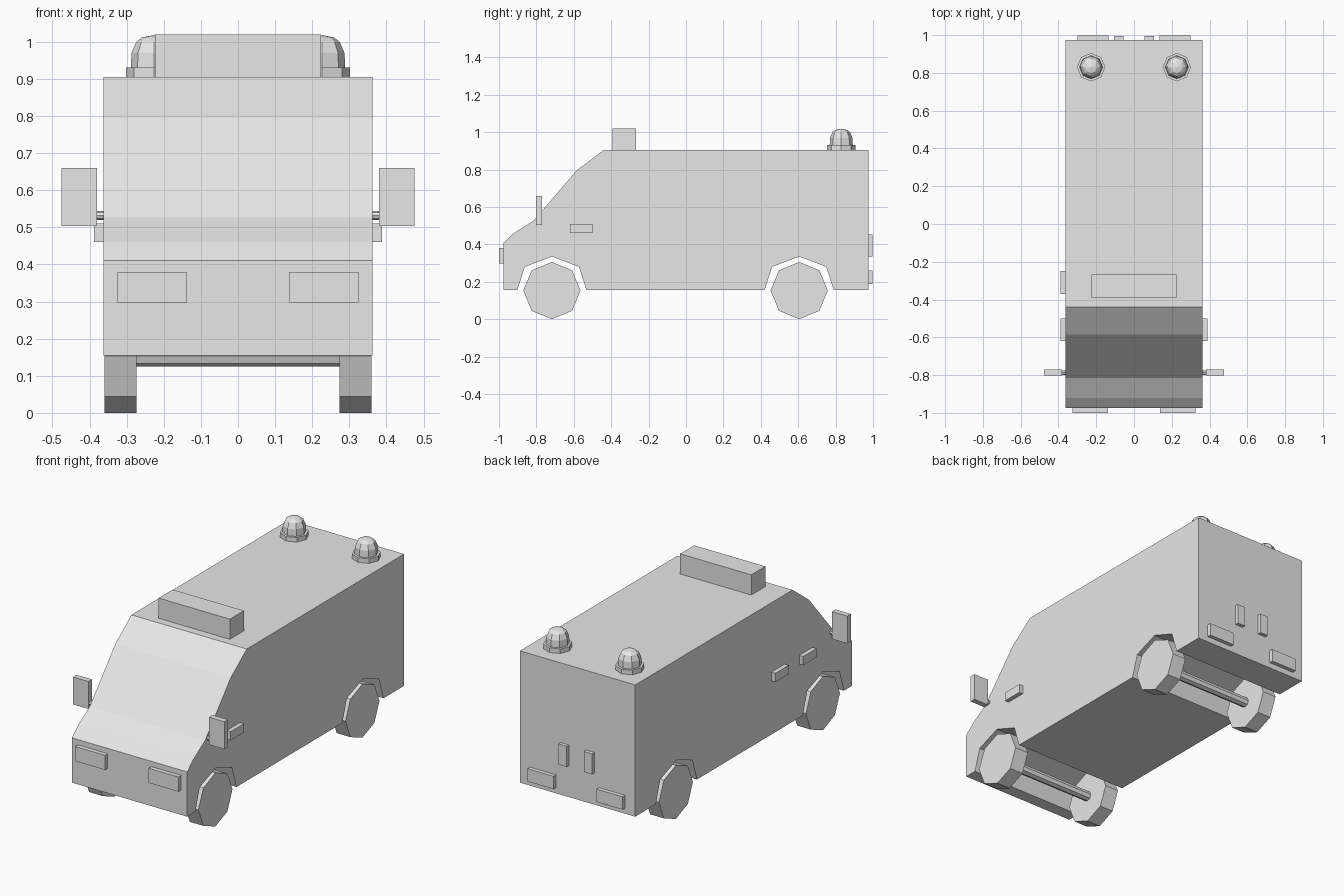
import bpy
import bmesh
from math import pi
from mathutils import Matrix

cube = bpy.data.objects.get("Cube")
if cube:
    bpy.data.objects.remove(cube, do_unlink=True)

grey = bpy.data.materials.new("light_grey")
grey.use_nodes = True
GREY = (0.8, 0.8, 0.8, 1)
grey.diffuse_color = GREY
grey.node_tree.nodes["Principled BSDF"].inputs["Base Color"].default_value = GREY


def finish(name, bm):
    bmesh.ops.recalc_face_normals(bm, faces=bm.faces)
    mesh = bpy.data.meshes.new(name)
    bm.to_mesh(mesh)
    bm.free()
    mesh.materials.append(grey)
    obj = bpy.data.objects.new(name, mesh)
    bpy.context.collection.objects.link(obj)
    return obj


def box(name, x, y, z):
    """Box from its (min, max) range on each axis."""
    bm = bmesh.new()
    bmesh.ops.create_cube(bm, size=1)
    spans = (x, y, z)
    bmesh.ops.scale(bm, verts=bm.verts, vec=[b - a for a, b in spans])
    bmesh.ops.translate(bm, verts=bm.verts, vec=[(a + b) / 2 for a, b in spans])
    return finish(name, bm)


def rod(name, x, y, z, radius):
    """Eight-sided cylinder along x, with corners on the y and z axes."""
    bm = bmesh.new()
    bmesh.ops.create_cone(bm, cap_ends=True, segments=8, radius1=radius,
                          radius2=radius, depth=x[1] - x[0])
    bmesh.ops.transform(bm, verts=bm.verts, matrix=Matrix.Translation(
        ((x[0] + x[1]) / 2, y, z)) @ Matrix.Rotation(pi / 2, 4, "Y"))
    return finish(name, bm)


def turned(name, profile, x, y):
    """Eight-sided solid turned about a vertical axis."""
    bm = bmesh.new()
    verts = [bm.verts.new((r, 0, z)) for r, z in profile]
    edges = [bm.edges.new(pair) for pair in zip(verts, verts[1:])]
    bmesh.ops.spin(bm, geom=verts + edges, axis=(0, 0, 1), cent=(0, 0, 0),
                   angle=2 * pi, steps=8)
    bmesh.ops.remove_doubles(bm, verts=bm.verts, dist=0.0005)
    bmesh.ops.translate(bm, verts=bm.verts, vec=(x, y, 0))
    return finish(name, bm)


# Van body: side profile with wheel arches, extruded across the width
HALF = 0.363
FLOOR, ROOF = 0.155, 0.905
AXLES = {"front": -0.717, "rear": 0.605}


def arch(y):
    return [(y + dy, z) for dy, z in
            ((0.185, FLOOR), (0.145, 0.28), (0, 0.335), (-0.145, 0.28), (-0.185, FLOOR))]


outline = [(-0.975, FLOOR), (-0.975, 0.41), (-0.92, 0.46), (-0.815, 0.527),
           (-0.585, 0.795), (-0.44, ROOF), (0.975, ROOF), (0.975, FLOOR)]
outline += arch(AXLES["rear"]) + arch(AXLES["front"])
bm = bmesh.new()
side = bm.faces.new([bm.verts.new((-HALF, y, z)) for y, z in outline])
ext = bmesh.ops.extrude_face_region(bm, geom=[side])
bmesh.ops.translate(bm, vec=(2 * HALF, 0, 0),
                    verts=[g for g in ext["geom"] if isinstance(g, bmesh.types.BMVert)])
finish("body", bm)

# Wheels and axles
for end, y in AXLES.items():
    rod(end + "_axle", (-0.28, 0.28), y, 0.153, 0.028)
    for label, s in (("left", 1), ("right", -1)):
        rod(f"{end}_{label}_wheel", sorted((s * 0.274, s * 0.36)), y, 0.153, 0.153)

# Parts repeated on both sides
for label, s in (("left", 1), ("right", -1)):
    def span(a, b):
        return sorted((s * a, s * b))

    box(label + "_headlight", span(0.138, 0.325), (-1, -0.965), (0.297, 0.38))
    box(label + "_tail_light", span(0.136, 0.3), (0.965, 0.998), (0.187, 0.26))
    box(label + "_rear_door_handle", span(0.055, 0.105), (0.965, 0.996), (0.335, 0.452))
    box(label + "_door_handle", span(0.35, 0.388), (-0.62, -0.5), (0.46, 0.51))
    box(label + "_mirror", span(0.38, 0.476), (-0.803, -0.771), (0.504, 0.66))
    rod(label + "_mirror_arm", span(0.35, 0.385), -0.787, 0.532, 0.012)
    turned(label + "_beacon_base",
           ((0, ROOF - 0.01), (0.075, ROOF - 0.01), (0.075, 0.931), (0, 0.931)),
           s * 0.227, 0.83)
    turned(label + "_beacon_dome",
           ((0, 0.925), (0.062, 0.925), (0.06, 0.97), (0.047, 1.0), (0.031, 1.012), (0, 1.018)),
           s * 0.227, 0.83)

# Sliding door handle on one side only, and the roof sign
box("sliding_door_handle", (-0.388, -0.35), (-0.37, -0.25), (0.46, 0.51))
box("roof_light_bar", (-0.224, 0.224), (-0.393, -0.267), (ROOF - 0.01, 1.02))
